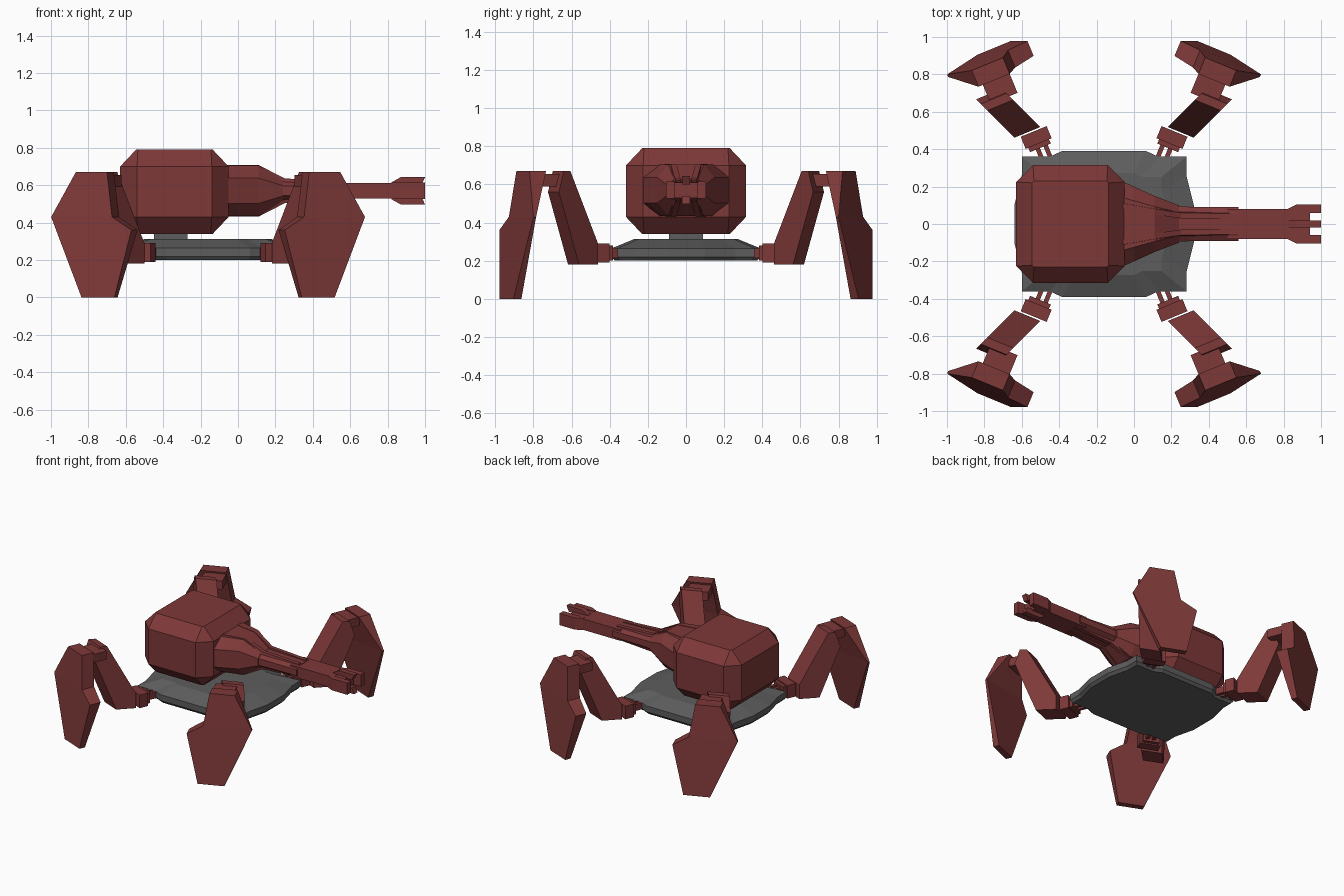
import bpy
import bmesh
from mathutils import Vector

cube = bpy.data.objects.get("Cube")
if cube:
    bpy.data.objects.remove(cube, do_unlink=True)


def material(name, rgb):
    m = bpy.data.materials.new(name)
    m.use_nodes = True
    m.diffuse_color = (*rgb, 1)
    m.node_tree.nodes["Principled BSDF"].inputs["Base Color"].default_value = (*rgb, 1)
    return m


RED = material("dark red armour", (0.21, 0.04, 0.04))
GREY = material("dark grey hull", (0.11, 0.11, 0.11))
CX = -0.16      # centre of the hull and legs along x
GZ = 0.57       # height of the gun axis


def loft(name, rings, mat, caps=None):
    """Skin a list of equal-length rings; caps may split the end polygons."""
    bm = bmesh.new()
    loops = [[bm.verts.new(p) for p in ring] for ring in rings]
    n = len(loops[0])
    for a, b in zip(loops, loops[1:]):
        for i in range(n):
            j = (i + 1) % n
            bm.faces.new((a[i], a[j], b[j], b[i]))
    for ring in (loops[0], loops[-1]):
        for cap in caps or [range(n)]:
            bm.faces.new([ring[i] for i in cap])
    bmesh.ops.recalc_face_normals(bm, faces=bm.faces)
    mesh = bpy.data.meshes.new(name)
    bm.to_mesh(mesh)
    bm.free()
    mesh.materials.append(mat)
    obj = bpy.data.objects.new(name, mesh)
    bpy.context.collection.objects.link(obj)
    return obj


def box(name, x, y, z, mat):
    rings = [[(x[0], y[0], h), (x[1], y[0], h), (x[1], y[1], h), (x[0], y[1], h)] for h in z]
    return loft(name, rings, mat)


def cut_rect(hx, hy, cx, cy):
    """Rectangle with its corners cut by cx and cy, as eight 2D points."""
    return [(hx, cy - hy), (hx, hy - cy), (hx - cx, hy), (cx - hx, hy),
            (-hx, hy - cy), (-hx, cy - hy), (cx - hx, -hy), (hx - cx, -hy)]


# Hull: four-way symmetric outline, sloping deck
quarter = [(0.48, 0.10), (0.44, 0.26), (0.44, 0.36), (0.29, 0.36), (0.225, 0.39)]
half = quarter + [(-x, y) for x, y in reversed(quarter)]
outline = half + [(x, -y) for x, y in reversed(half)]
loft("hull", [[(CX + x * s, y * s, z) for x, y in outline]
              for s, z in ((0.96, 0.20), (1, 0.22), (1, 0.265), (0.7, 0.313))], GREY)
box("turret_neck", (-0.45, -0.27), (-0.09, 0.09), (0.30, 0.35), GREY)

# Turret: box bevelled on every edge
TX = -0.34
loft("turret", [[(TX + x, y, z) for x, y in cut_rect(hx, hy, c, c)]
                for z, hx, hy, c in ((0.34, 0.205, 0.23, 0.01), (0.43, 0.29, 0.315, 0.09),
                                     (0.70, 0.29, 0.315, 0.09), (0.79, 0.205, 0.23, 0.01))], RED)


# Gun parts run along x
def gun(name, stations, z=GZ):
    return loft(name, [[(x, a, z + b) for a, b in cut_rect(hy, hz, hy * 0.38, hz * 0.5)]
                       for x, hy, hz in stations], RED)


gun("gun_mantlet", [(-0.08, 0.235, 0.135), (0.0, 0.20, 0.135), (0.11, 0.15, 0.135),
                    (0.24, 0.10, 0.055)])
gun("gun_sleeve", [(0.20, 0.095, 0.055), (0.30, 0.092, 0.05), (0.56, 0.09, 0.045)])
box("gun_barrel", (0.5, 0.86), (-0.08, 0.08), (GZ - 0.042, GZ + 0.042), RED)
for s in (-1, 1):
    # Raised ribs along the mantlet and sleeve
    for side in (-1, 1):
        loft("gun_rib", [[(x, side * y, GZ + s * (h - 0.02)), (x, side * (y + 0.035), GZ + s * (h - 0.02)),
                          (x, side * (y + 0.03), GZ + s * h), (x, side * y, GZ + s * h)]
                         for x, y, h in ((-0.06, 0.08, 0.138), (0.11, 0.05, 0.138),
                                         (0.25, 0.03, 0.066), (0.55, 0.025, 0.05))], RED)
    # Muzzle fork: flared side prongs, thin fins above and below
    prong = [(0.82, 0.06), (1.0, 0.06), (1.0, 0.105), (0.87, 0.105), (0.82, 0.08)]
    loft("muzzle_prong", [[(x, s * y, GZ + h) for x, y in prong] for h in (-0.045, 0.045)], RED)
    fin = [(0.82, 0.03), (0.98, 0.03), (1.0, 0.073), (0.87, 0.073), (0.82, 0.045)]
    loft("muzzle_fin", [[(x, y, GZ + s * h) for x, h in fin] for y in (-0.02, 0.02)], RED)
box("muzzle_core", (0.82, 0.94), (-0.07, 0.07), (GZ - 0.04, GZ + 0.04), RED)

# Legs: built once in a local frame (across, outward, up) and mirrored
OUT = Vector((0.38, 0.92, 0)).normalized()
ACROSS = Vector((OUT.y, -OUT.x, 0))
FOOT = Vector((0.44, 0.85, 0))
HIP = Vector((0.15, 0.36, 0))
foot_shape = [(-0.14, 0, 0.08, 0.035), (0.05, 0, 0.08, 0.035), (0.24, 0.43, 0.045, 0.03),
              (0.11, 0.67, 0.014, -0.08), (-0.07, 0.67, 0.014, -0.08),
              (-0.11, 0.43, 0.04, -0.06), (-0.225, 0.36, 0.047, -0.04)]
thigh_shape = [(0.49, 0.29), (0.49, 0.18), (0.59, 0.18), (0.695, 0.56), (0.67, 0.67), (0.635, 0.67)]


def build_leg(name, sx, sy):
    def place(base, s, d, z):
        p = base + ACROSS * s + OUT * d
        return (CX + sx * (p.x - CX), sy * p.y, z)

    def block(part, base, s, d, z):
        rings = [[place(base, s[0], d[0], h), place(base, s[1], d[0], h),
                  place(base, s[1], d[1], h), place(base, s[0], d[1], h)] for h in z]
        loft(name + part, rings, RED)

    # Hip rods, knuckle and collar
    for s in (-0.02, 0.025):
        block("_hip_rod", HIP, (s - 0.012, s + 0.012), (-0.04, 0.10), (0.215, 0.265))
    block("_hip_collar", HIP, (-0.05, 0.07), (0.055, 0.09), (0.20, 0.28))
    block("_hip_knuckle", HIP, (-0.065, 0.085), (0.08, 0.15), (0.19, 0.29))
    # Thigh slopes up and out
    loft(name + "_thigh", [[place(Vector((0.23 + (y - 0.47), y, 0)), s, 0, z)
                            for y, z in thigh_shape] for s in (-0.075, 0.075)], RED)
    # Knee joins thigh to foot
    block("_knee", FOOT, (-0.07, 0.085), (-0.19, -0.06), (0.59, 0.655))
    # Foot blade with inward spur
    loft(name + "_foot", [[place(FOOT, s, outer, z) for s, z, outer, inner in foot_shape],
                          [place(FOOT, s, inner, z) for s, z, outer, inner in foot_shape]],
         RED, caps=[(0, 1, 2, 5, 6), (2, 3, 4, 5)])


for sx, side in ((1, "left"), (-1, "right")):
    for sy, end in ((-1, "front"), (1, "back")):
        build_leg(end + "_" + side + "_leg", sx, sy)
